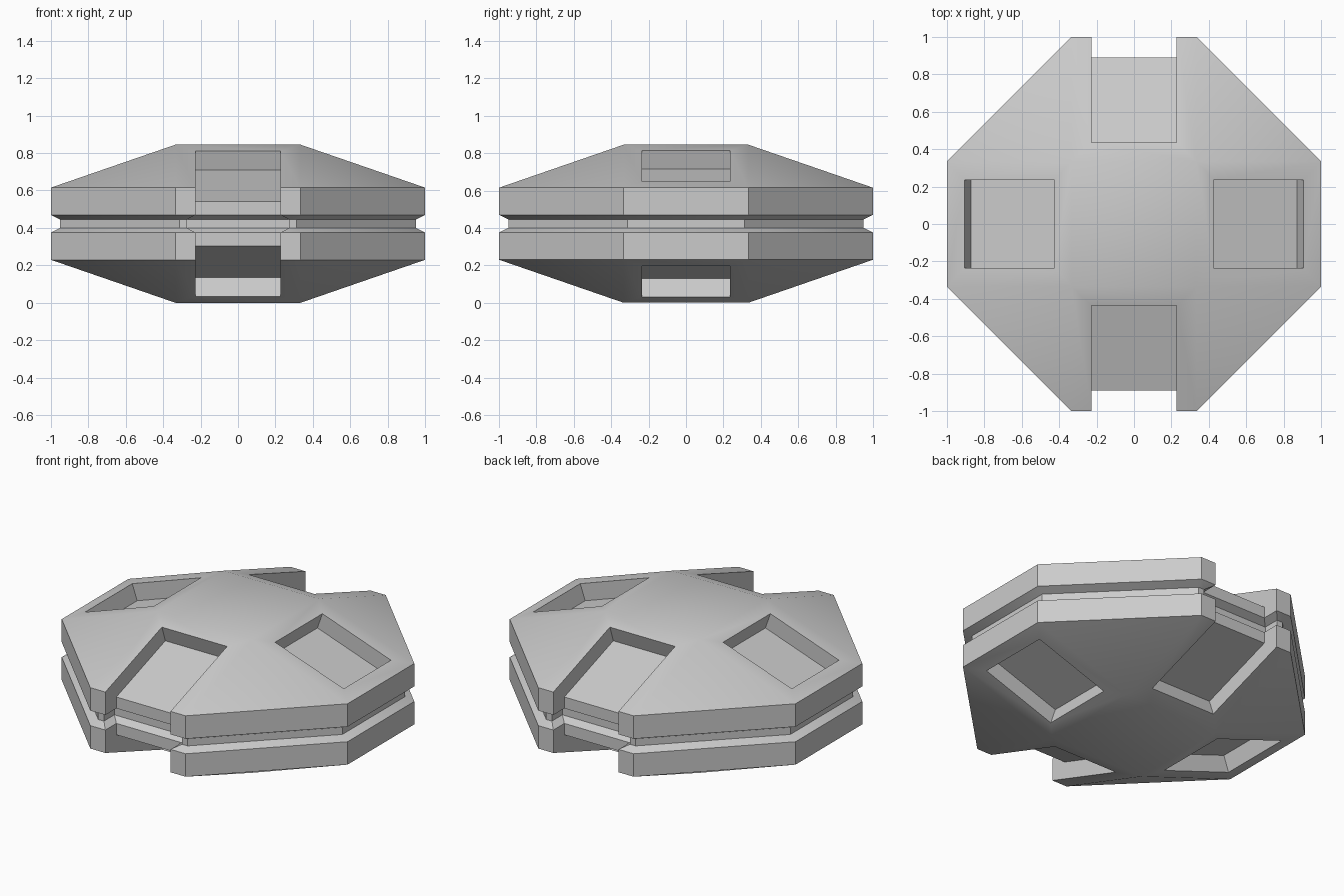
import bpy, bmesh, math
from mathutils import Matrix, Vector

if "Cube" in bpy.data.objects:
    bpy.data.objects.remove(bpy.data.objects["Cube"])

H = 0.845


def loft(name, rings, turn=0.0):
    """Skin a stack of equal-length point rings and cap both ends."""
    bm = bmesh.new()
    rows = [[bm.verts.new(p) for p in ring] for ring in rings]
    n = len(rows[0])
    for a, b in zip(rows, rows[1:]):
        for i in range(n):
            bm.faces.new((a[i], a[(i + 1) % n], b[(i + 1) % n], b[i]))
    bm.faces.new(rows[0])
    bm.faces.new(rows[-1])
    bmesh.ops.remove_doubles(bm, verts=bm.verts, dist=1e-5)
    bmesh.ops.transform(bm, matrix=Matrix.Rotation(turn, 4, 'Z'), verts=bm.verts)
    bmesh.ops.recalc_face_normals(bm, faces=bm.faces)
    me = bpy.data.meshes.new(name)
    bm.to_mesh(me)
    bm.free()
    ob = bpy.data.objects.new(name, me)
    bpy.context.collection.objects.link(ob)
    return ob


def octagon(a, b, z):
    return [(a, -b, z), (b, -a, z), (b, a, z), (a, b, z),
            (-a, b, z), (-b, a, z), (-b, -a, z), (-a, -b, z)]


def prism(name, profile, half, turn):
    """Extrude an (outward, up) profile across the local x axis."""
    return loft(name, [[(x, -r, z) for r, z in profile] for x in (-half, half)], turn)


# Octagonal shell with a groove around the waist
t = 1 / 3
levels = [(t, t, 0), (t, 1, .23), (t, 1, .375), (.313, .95, .40),
          (.313, .95, .445), (t, 1, .47), (t, 1, H - .23), (t, t, H)]
body = loft("shell", [octagon(*l) for l in levels])

normal = Vector((.23, 2 / 3)).normalized()


def surface(r):
    return Vector((r, H - (r - t) * .345))


def flip(profile):
    return [(r, H - z) for r, z in profile]


cutters = []
# Recessed pockets on the left and right slopes, above and below
inner, outer = surface(.425), surface(.905)
pocket = [tuple(p) for p in (inner - normal * .105, outer - normal * .105,
                             outer + normal * .15, inner + normal * .15)]
for turn in (math.pi / 2, -math.pi / 2):
    cutters.append(prism("pocket_cutter", pocket, .236, turn))
    cutters.append(prism("pocket_cutter", flip(pocket), .236, turn))

# Open notches at front and back, with the waist groove following them
inner = surface(.435)
floor_in = inner - normal * .105
floor_out = (.89, floor_in.y - (.89 - floor_in.x) * .345)
upper = [tuple(inner + normal * .12), tuple(floor_in), floor_out]
notch = upper + flip(upper)[::-1] + [(1.3, -.2), (1.3, H + .2)]


def groove_ring(grow, z):
    x, y = .228 + grow, -.89 + grow
    return [(-x, y, z), (x, y, z), (x, -1.3, z), (-x, -1.3, z)]


for turn in (0, math.pi):
    cutters.append(prism("notch_cutter", notch, .228, turn))
    rings = [groove_ring(*g) for g in
             ((-.01, .3695), (.045, .40), (.045, .445), (-.01, .4755))]
    cutters.append(loft("groove_cutter", rings, turn))

# Carve the shell and clean up the helpers
bpy.context.view_layer.objects.active = body
body.select_set(True)
for c in cutters:
    c.hide_render = True
    m = body.modifiers.new("cut", 'BOOLEAN')
    m.operation = 'DIFFERENCE'
    m.solver = 'EXACT'
    m.object = c
    bpy.ops.object.modifier_apply(modifier=m.name)
    bpy.data.objects.remove(c)

bpy.ops.object.shade_smooth_by_angle(angle=math.radians(30))
